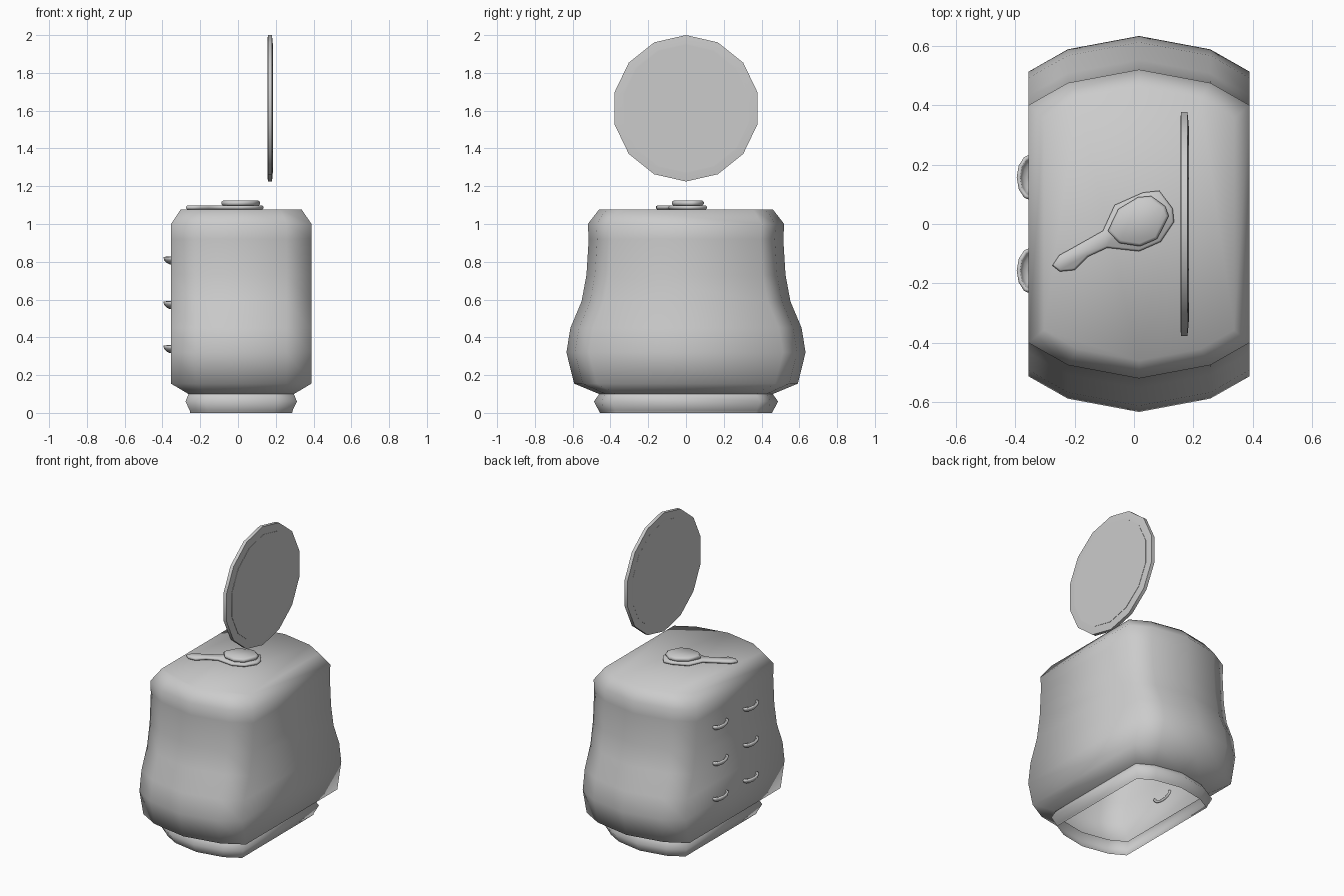
import bpy, bmesh, math
from mathutils import Vector

if "Cube" in bpy.data.objects:
    bpy.data.objects.remove(bpy.data.objects["Cube"])


def finish(name, bm, angle=50):
    bmesh.ops.recalc_face_normals(bm, faces=bm.faces)
    mesh = bpy.data.meshes.new(name)
    bm.to_mesh(mesh)
    bm.free()
    obj = bpy.data.objects.new(name, mesh)
    bpy.context.collection.objects.link(obj)
    bpy.ops.object.select_all(action='DESELECT')
    obj.select_set(True)
    bpy.context.view_layer.objects.active = obj
    bpy.ops.object.shade_smooth_by_angle(angle=math.radians(angle))
    return obj


def loft(name, rings, cap_start=False, cap_end=False, angle=50):
    bm = bmesh.new()
    loops = [[bm.verts.new(p) for p in ring] for ring in rings]
    n = len(loops[0])
    for a, b in zip(loops, loops[1:]):
        for i in range(n):
            j = (i + 1) % n
            bm.faces.new((a[i], a[j], b[j], b[i]))
    if cap_start:
        bm.faces.new(loops[0])
    if cap_end:
        bm.faces.new(loops[-1])
    return finish(name, bm, angle)


# Cabinet: bowed ends, flat front and back, open underneath
# Each level: height, half depth in x, half width in y at the middle
CX = 0.017
levels = [(0, .27, .455), (.012, .272, .462), (.06, .295, .487), (.10, .279, .46),
          (.155, .372, .592), (.32, .372, .633), (.45, .372, .612), (.59, .372, .553),
          (.73, .372, .527), (.92, .372, .515), (1.0, .372, .52), (1.077, .32, .46)]
bow = [(-1, .12), (-.645, .045), (0, 0), (.645, .045), (1, .12)]


def section(z, hx, hy):
    k = hx / .372
    half = [(CX + u * hx, hy - d * k) for u, d in bow]
    return [(x, y, z) for x, y in half] + [(x, -y, z) for x, y in reversed(half)]


loft("cabinet", [section(*lv) for lv in levels], cap_end=True, angle=65)

# Round mirror: 14-sided frame and glass faces
profile = [(.158, .335), (.156, .345), (.158, .3875), (.18, .3875), (.184, .345), (.184, .335)]


def disc_ring(x, r, n=14):
    return [(x, r * math.sin(2 * math.pi * i / n), 1.6125 + r * math.cos(2 * math.pi * i / n))
            for i in range(n)]


loft("mirror_frame", [disc_ring(x, r) for x, r in profile], angle=60)
loft("mirror_glass", [disc_ring(.157, .338), disc_ring(.186, .338)], True, True, 30)


# Hairbrush lying on the top
def slab(name, outline, z0, z1, inset):
    pts = [Vector(p) for p in outline]
    c = sum(pts, Vector((0, 0))) / len(pts)
    h = z1 - z0
    bm = bmesh.new()
    vs = [bm.verts.new((p.x, p.y, z0 + h * .3)) for p in pts]
    face = bm.faces.new(vs)
    side = bmesh.ops.extrude_face_region(bm, geom=[face])
    top = [g for g in side["geom"] if isinstance(g, bmesh.types.BMFace)]
    bmesh.ops.translate(bm, vec=(0, 0, h * .4),
                        verts=[g for g in side["geom"] if isinstance(g, bmesh.types.BMVert)])
    bmesh.ops.recalc_face_normals(bm, faces=bm.faces)
    caps = [f for f in bm.faces if abs(f.normal.z) > .9]
    bmesh.ops.inset_individual(bm, faces=caps, thickness=inset, depth=h * .3)
    return finish(name, bm, 60)


body = [(-.275, -.14), (-.25, -.16), (-.20, -.155), (-.155, -.11), (-.09, -.08), (.017, -.092),
        (.09, -.06), (.135, .007), (.13, .053), (.085, .112), (.03, .106), (-.065, .064),
        (-.105, -.023), (-.215, -.085), (-.252, -.105)]
pad = [(-.088, -.023), (-.05, -.064), (.02, -.075), (.078, -.05), (.117, .027),
       (.105, .06), (.058, .094), (.013, .09), (-.053, .05)]
slab("brush_body", body, 1.077, 1.098, .007)
slab("brush_pad", pad, 1.096, 1.125, .01)


# Drawer pulls: small open half bowls set into the drawer side
def pull(name, y, z):
    bm = bmesh.new()
    bmesh.ops.create_uvsphere(bm, u_segments=12, v_segments=8, radius=1)
    bmesh.ops.delete(bm, geom=[v for v in bm.verts if v.co.z > .01], context='VERTS')
    for v in bm.verts:
        v.co = Vector((-.345 + .05 * v.co.x, y + .079 * v.co.y, z + .04 * v.co.z))
    # Keep only the part standing out of the wall
    bmesh.ops.bisect_plane(bm, geom=bm.verts[:] + bm.edges[:] + bm.faces[:],
                           plane_co=(-.348, 0, 0), plane_no=(1, 0, 0), clear_outer=True)
    obj = finish(name, bm)
    mod = obj.modifiers.new("thickness", 'SOLIDIFY')
    mod.thickness = .012
    mod.offset = -1


for row, z in enumerate((.355, .588, .824)):
    for side, y in (("left", .157), ("right", -.157)):
        pull(f"drawer_pull_{side}_{row + 1}", y, z)
